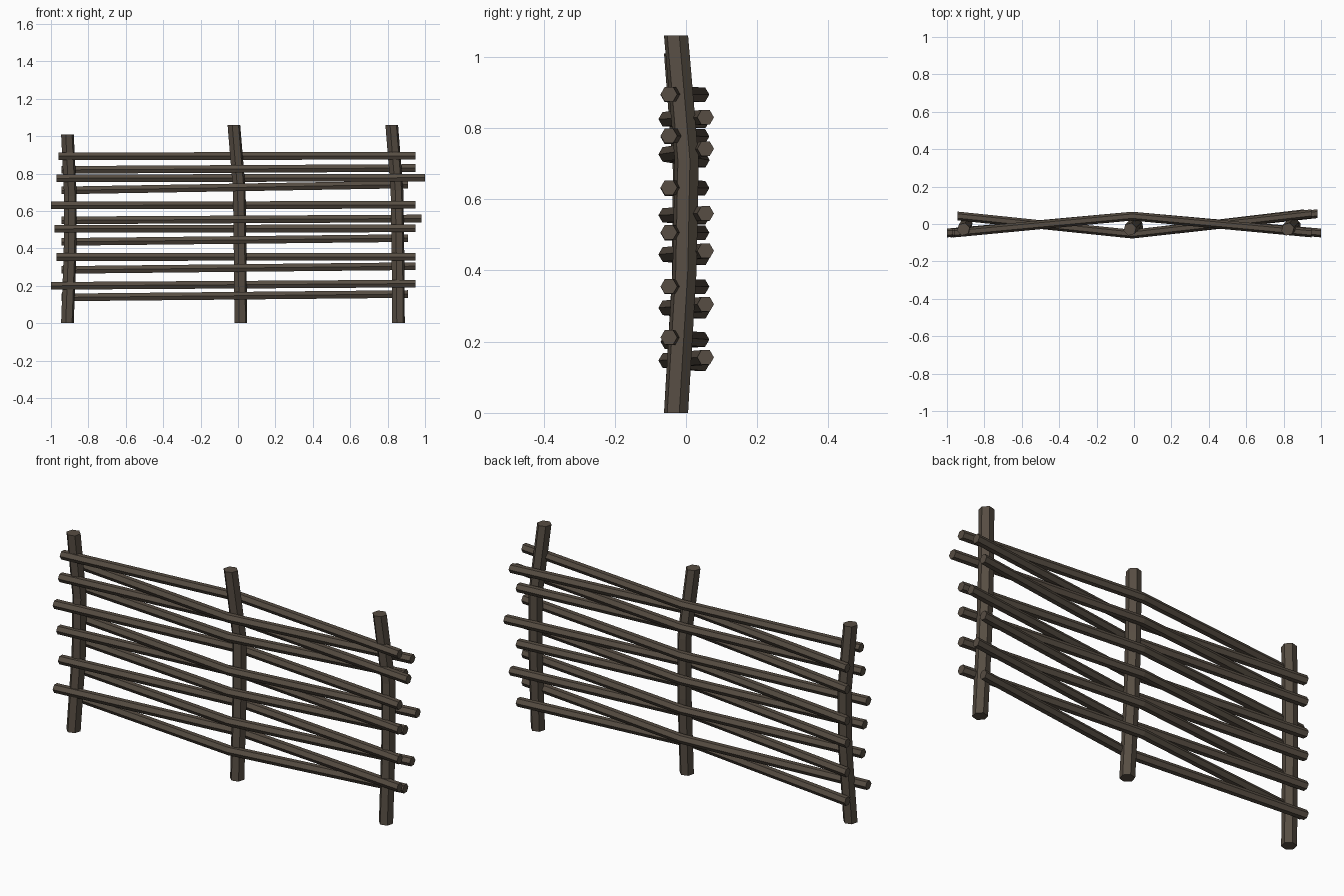
import bpy, bmesh, math
from mathutils import Vector

if "Cube" in bpy.data.objects:
    bpy.data.objects.remove(bpy.data.objects["Cube"])

wood = bpy.data.materials.new("dark_brown_wood")
wood.diffuse_color = (0.095, 0.075, 0.056, 1)
wood.use_nodes = True
wood.node_tree.nodes["Principled BSDF"].inputs["Base Color"].default_value = wood.diffuse_color


def tube(name, rings):
    """Skin a list of vertex rings into a capped low-poly tube."""
    bm = bmesh.new()
    loops = [[bm.verts.new(p) for p in ring] for ring in rings]
    n = len(loops[0])
    for a, b in zip(loops, loops[1:]):
        for i in range(n):
            j = (i + 1) % n
            bm.faces.new((a[i], a[j], b[j], b[i]))
    bm.faces.new(loops[0])
    bm.faces.new(loops[-1])
    bmesh.ops.recalc_face_normals(bm, faces=bm.faces[:])
    me = bpy.data.meshes.new(name)
    bm.to_mesh(me)
    bm.free()
    me.materials.append(wood)
    ob = bpy.data.objects.new(name, me)
    bpy.context.collection.objects.link(ob)


def ring(c, r, u, v, turn=0.0, n=6):
    """Polygon around c in the plane of u and v."""
    return [Vector(c) + r * (u * math.cos(a) + v * math.sin(a))
            for a in (turn + 2 * math.pi * i / n for i in range(n))]


X, Y, Z = Vector((1, 0, 0)), Vector((0, 1, 0)), Vector((0, 0, 1))

# Upright posts, slightly bowed
posts = {
    "left_post": [(-.912, -.028, 0), (-.898, -.006, .38), (-.896, -.003, .68), (-.912, -.028, 1.01)],
    "middle_post": [(.015, -.028, 0), (.011, -.004, .4), (.007, .002, .71), (-.022, -.028, 1.06)],
    "right_post": [(.858, -.028, 0), (.855, -.004, .4), (.85, .002, .71), (.822, -.028, 1.06)],
}
for name, path in posts.items():
    tube(name, [ring(p, .035, X, Y, math.radians(15)) for p in path])

# Woven rails, top to bottom: left x, right x, left z, right z.
# They pass alternately in front of and behind the posts.
rails = [
    (-.96, .95, .893, .895), (-.945, .95, .82, .83),
    (-.97, 1.0, .775, .778), (-.945, .91, .71, .742),
    (-1.0, .95, .630, .633), (-.945, .98, .55, .56),
    (-.98, .95, .505, .507), (-.945, .91, .435, .455),
    (-.97, .95, .354, .355), (-.945, .95, .285, .305),
    (-1.0, .95, .200, .212), (-.945, .91, .138, .156),
]
for k, (x0, x1, z0, z1) in enumerate(rails):
    front = k % 2 == 0
    ya, ym, yb = (-.048, .042, -.048) if front else (.043, -.054, .055)
    path = [(x0, ya, z0), (-.01, ym, (z0 + z1) / 2), (x1, yb, z1)]
    tube(f"woven_rail_{k + 1}", [ring(p, .0235, Y, Z) for p in path])
